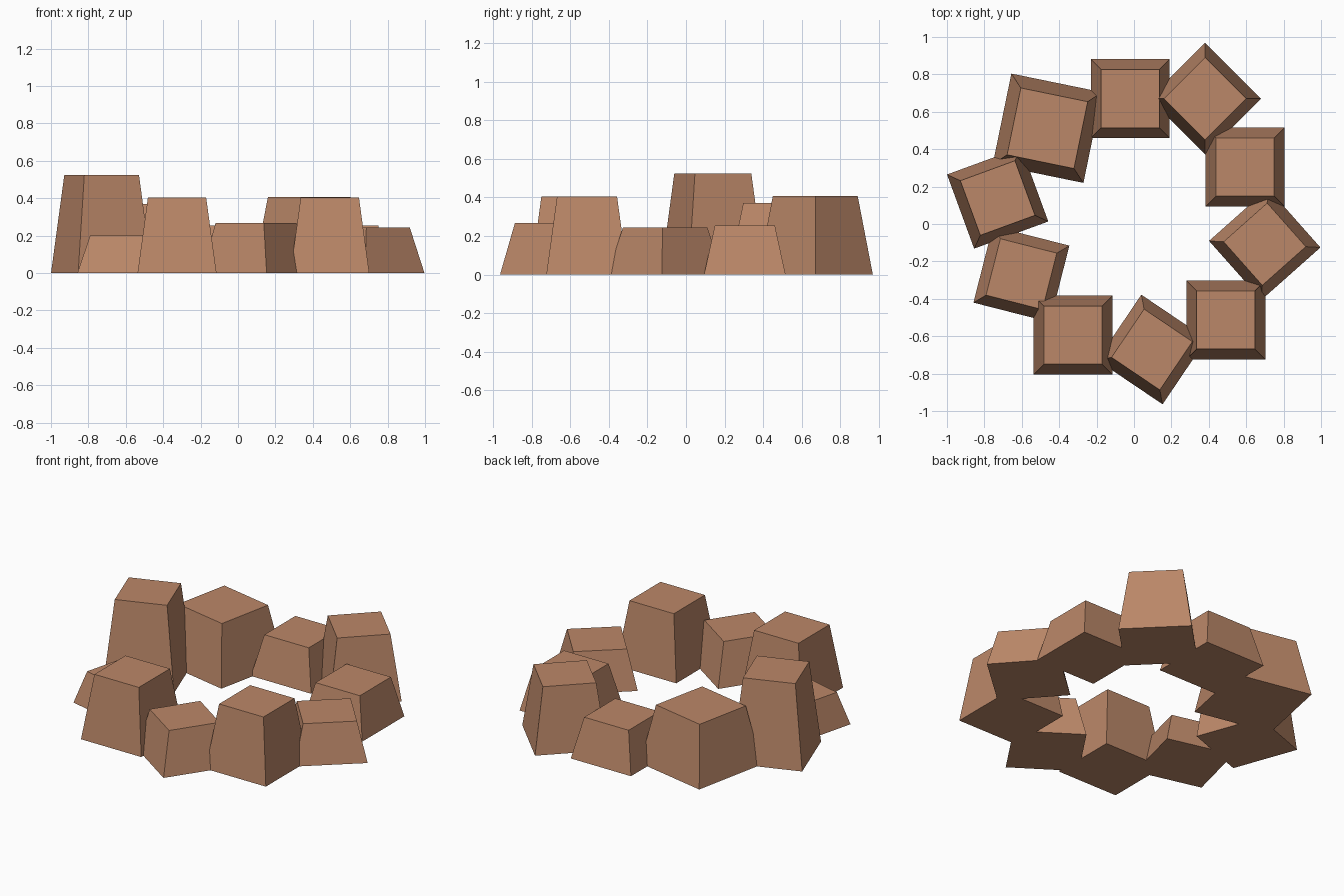
import bpy, bmesh, math
from mathutils import Matrix

if "Cube" in bpy.data.objects:
    bpy.data.objects.remove(bpy.data.objects["Cube"])

# one clay colour for the whole ring
clay = bpy.data.materials.new("clay brown")
clay.diffuse_color = (0.50, 0.245, 0.14, 1)
clay.use_nodes = True
clay.node_tree.nodes["Principled BSDF"].inputs["Base Color"].default_value = clay.diffuse_color

TAPER = 0.737  # top width relative to base width


def stone(name, x, y, side, height, angle):
    """Tapered square block standing on the ground."""
    r = side / math.sqrt(2)
    bm = bmesh.new()
    # a four-sided cone has its corners on the axes, so turn it by 45 degrees
    m = (Matrix.Translation((x, y, height / 2))
         @ Matrix.Rotation(math.radians(angle + 45), 4, 'Z'))
    bmesh.ops.create_cone(bm, cap_ends=True, segments=4, radius1=r,
                          radius2=r * TAPER, depth=height, matrix=m)
    me = bpy.data.meshes.new(name)
    bm.to_mesh(me)
    bm.free()
    me.materials.append(clay)
    ob = bpy.data.objects.new(name, me)
    bpy.context.collection.objects.link(ob)


# ring of stones: x, y, side, height, turn
stones = [
    (-0.02, 0.67, 0.422, 0.255, 0),
    (0.38, 0.67, 0.422, 0.407, 45),
    (0.594, 0.305, 0.422, 0.255, 0),
    (0.699, -0.108, 0.422, 0.243, 41.6),
    (0.491, -0.513, 0.422, 0.405, 0),
    (0.096, -0.671, 0.422, 0.267, -34),
    (-0.326, -0.594, 0.422, 0.405, 0),
    (-0.602, -0.268, 0.422, 0.20, -14.3),
    (-0.729, 0.139, 0.422, 0.525, 20.1),
    (-0.463, 0.512, 0.495, 0.37, -11.6),
]
for i, s in enumerate(stones, 1):
    stone(f"ring_stone_{i}", *s)
